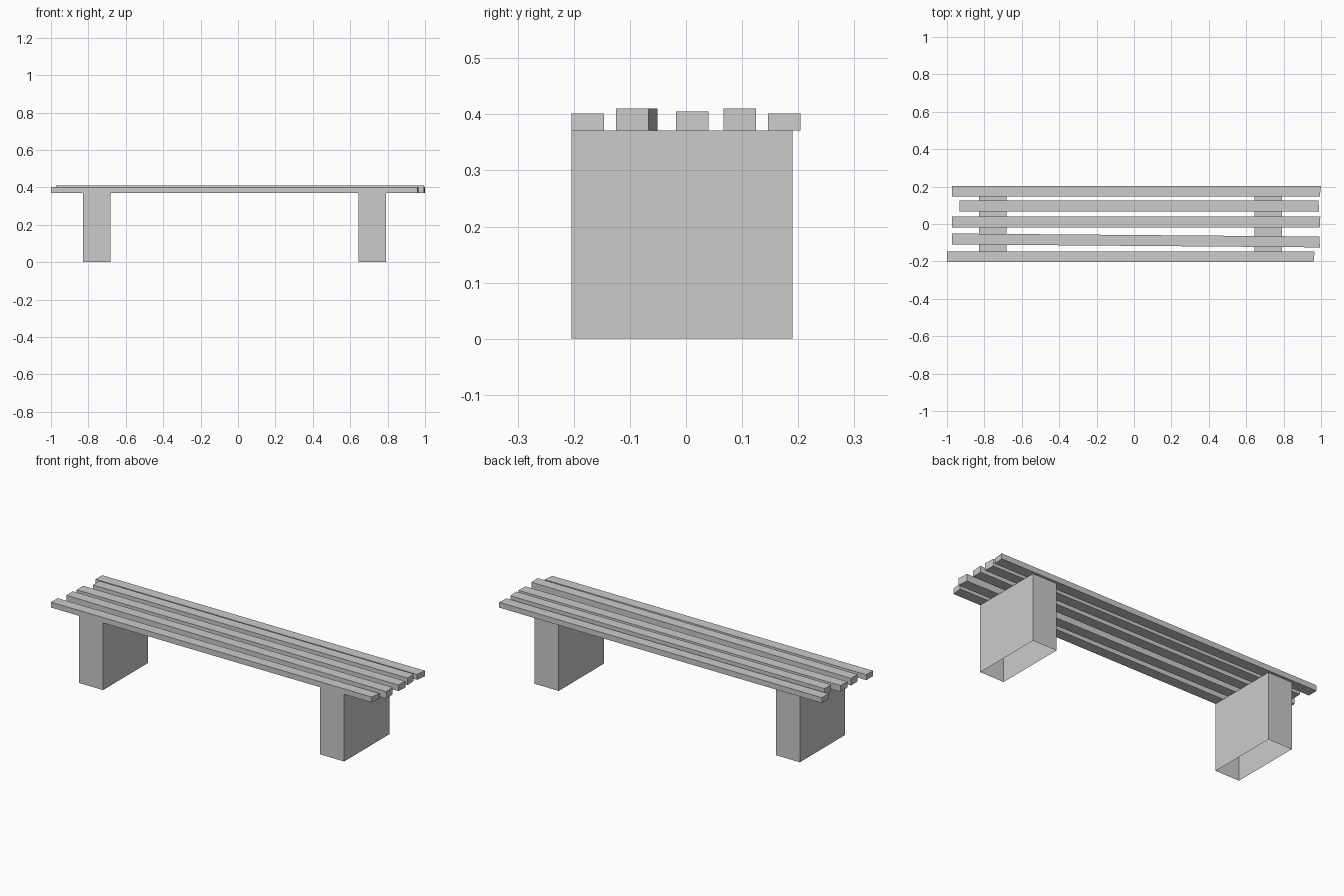
import bpy
import bmesh

if "Cube" in bpy.data.objects:
    bpy.data.objects.remove(bpy.data.objects["Cube"])


def prism(name, plan, z0, z1, open_bottom=False):
    """Extrude a four-point plan outline from z0 to z1."""
    bm = bmesh.new()
    low = [bm.verts.new((x, y, z0)) for x, y in plan]
    high = [bm.verts.new((x, y, z1)) for x, y in plan]
    n = len(plan)
    for i in range(n):
        j = (i + 1) % n
        bm.faces.new((low[i], low[j], high[j], high[i]))
    bm.faces.new(high)
    if not open_bottom:
        bm.faces.new(low[::-1])
    mesh = bpy.data.meshes.new(name)
    bm.to_mesh(mesh)
    bm.free()
    obj = bpy.data.objects.new(name, mesh)
    bpy.context.collection.objects.link(obj)
    return obj


# Block legs, hollow and open underneath
for name, x0, x1 in (("left_leg", -0.829, -0.682), ("right_leg", 0.645, 0.792)):
    prism(name, [(x0, -0.204), (x1, -0.204), (x1, 0.19), (x0, 0.19)],
          0.0, 0.371, open_bottom=True)

# Seat slats: left x, right x, front y at left, front y at right, top z, end skew
WIDTH = 0.058
slats = [
    (-1.000, 0.966, -0.204, -0.204, 0.401, 0.006),
    (-0.973, 0.994, -0.109, -0.125, 0.410, -0.003),
    (-0.973, 0.996, -0.018, -0.018, 0.405, 0.003),
    (-0.934, 0.990, 0.067, 0.067, 0.410, -0.004),
    (-0.973, 1.000, 0.146, 0.146, 0.401, 0.007),
]
for i, (x0, x1, yl, yr, top, skew) in enumerate(slats, 1):
    front_x = x1 - max(skew, 0)
    back_x = x1 + min(skew, 0)
    prism(f"seat_slat_{i}",
          [(x0, yl), (front_x, yr), (back_x, yr + WIDTH), (x0, yl + WIDTH)],
          0.371, top)
